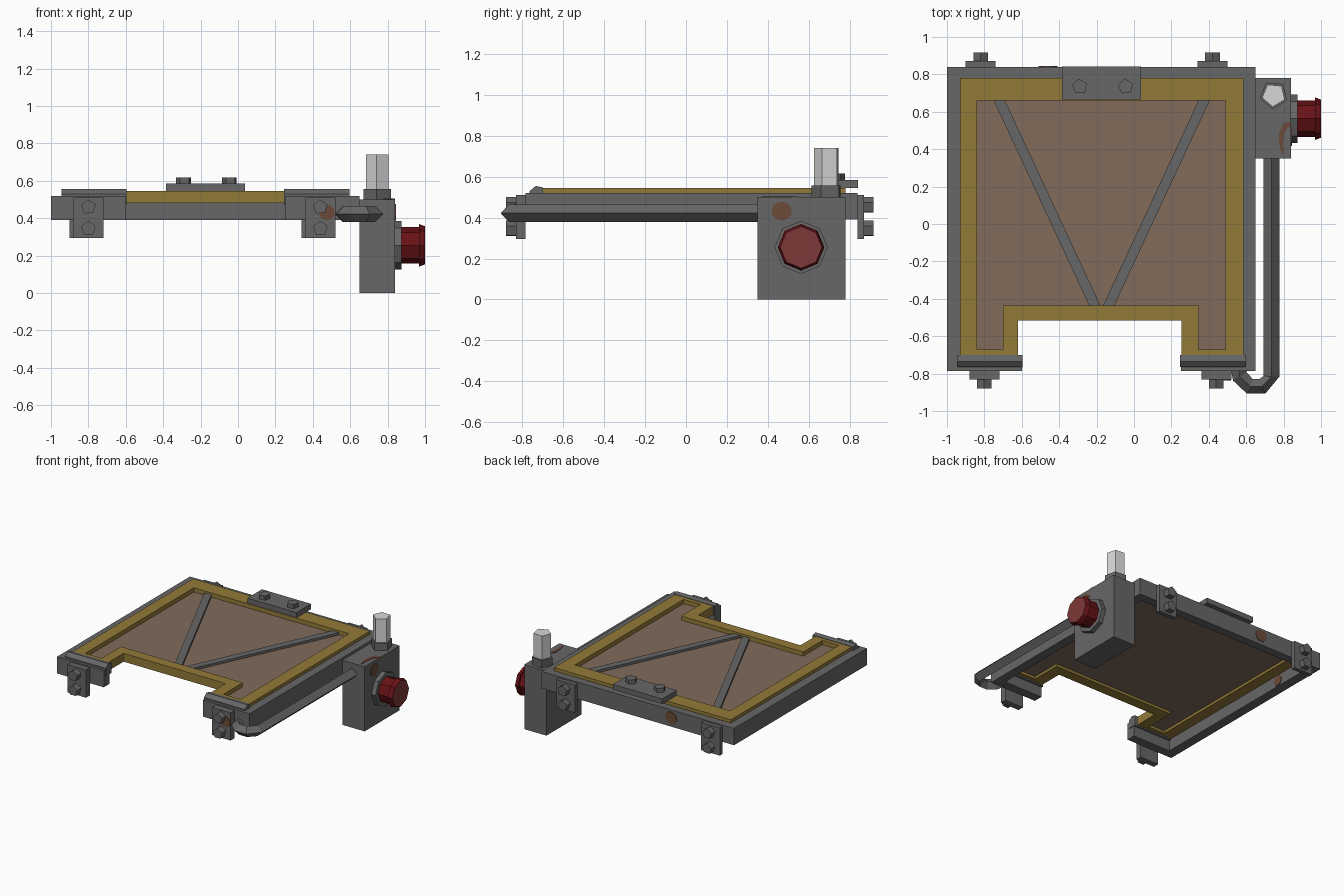
import bpy, bmesh, math

if "Cube" in bpy.data.objects:
    bpy.data.objects.remove(bpy.data.objects["Cube"])


def material(name, r, g, b):
    m = bpy.data.materials.new(name)
    m.diffuse_color = (r, g, b, 1)
    m.use_nodes = True
    m.node_tree.nodes["Principled BSDF"].inputs["Base Color"].default_value = m.diffuse_color
    return m


GREY = material("steel_grey", 0.135, 0.135, 0.14)
GOLD = material("dull_gold", 0.29, 0.195, 0.04)
BROWN = material("panel_brown", 0.22, 0.145, 0.105)
RED = material("dark_red", 0.14, 0.006, 0.008)
PALE_RED = material("faded_red", 0.21, 0.04, 0.04)
WHITE = material("lamp_white", 0.68, 0.68, 0.68)
RUST = material("rust", 0.15, 0.07, 0.04)


def place(axis, u, v, w):
    return {'x': (w, u, v), 'y': (u, w, v), 'z': (u, v, w)}[axis]


def finish(name, bm, *mats):
    bmesh.ops.recalc_face_normals(bm, faces=bm.faces)
    me = bpy.data.meshes.new(name)
    bm.to_mesh(me)
    bm.free()
    for m in mats:
        me.materials.append(m)
    ob = bpy.data.objects.new(name, me)
    bpy.context.collection.objects.link(ob)
    return ob


def prism(name, mat, axis, pts, w0, w1):
    """Extrude a 2D outline along an axis."""
    bm = bmesh.new()
    a = [bm.verts.new(place(axis, u, v, w0)) for u, v in pts]
    b = [bm.verts.new(place(axis, u, v, w1)) for u, v in pts]
    bm.faces.new(a)
    bm.faces.new(b)
    for i in range(len(a)):
        j = (i + 1) % len(a)
        bm.faces.new((a[i], a[j], b[j], b[i]))
    return finish(name, bm, mat)


def box(name, mat, x0, x1, y0, y1, z0, z1):
    return prism(name, mat, 'z', [(x0, y0), (x1, y0), (x1, y1), (x0, y1)], z0, z1)


def ngon(u, v, r, n, start=0.0, s=1.0):
    return [(u + r * math.cos(math.radians(start) + 2 * math.pi * i / n),
             v + s * r * math.sin(math.radians(start) + 2 * math.pi * i / n)) for i in range(n)]


# Outer frame, open at the front
prism("outer_frame", GREY, 'z',
      [(-.6, -.785), (-1, -.785), (-1, .84), (.65, .84), (.65, -.785), (.25, -.785),
       (.25, -.715), (.58, -.715), (.58, .775), (-.925, .775), (-.925, -.715), (-.6, -.715)], .39, .52)

# Gold rim with front notch: matching outer and inner loops
outer = [(-.93, .78), (-.93, -.725), (-.62, -.725), (-.62, -.515),
         (.255, -.515), (.255, -.725), (.585, -.725), (.585, .78)]
inner = [(-.84, .66), (-.84, -.67), (-.70, -.67), (-.70, -.435),
         (.345, -.435), (.345, -.67), (.49, -.67), (.49, .66)]
bm = bmesh.new()
loops = [[bm.verts.new((x, y, z)) for x, y in pts]
         for pts, z in ((outer, .48), (outer, .545), (inner, .545), (inner, .48))]
for k in range(4):
    p, q = loops[k], loops[(k + 1) % 4]
    for i in range(8):
        j = (i + 1) % 8
        bm.faces.new((p[i], p[j], q[j], q[i]))
finish("gold_rim", bm, GOLD)

# Panel inside the rim and its V braces
prism("panel", BROWN, 'z', inner, .50, .512)
for name, t0, t1, b0, b1 in (("left_brace", -.75, -.69, -.24, -.18),
                             ("right_brace", .345, .405, -.165, -.105)):
    prism(name, GREY, 'z', [(t0, .66), (b0, -.435), (b1, -.435), (t1, .66)], .51, .53)

# Ridged clips over the front ends of the rim
clip = [(-.765, .47), (-.765, .53), (-.735, .555), (-.70, .548), (-.70, .47)]
prism("left_clip", GREY, 'x', clip, -.945, -.595)
prism("right_clip", GREY, 'x', clip, .245, .595)

# Hanging brackets with two bolts each
for name, cx, y0, y1, y2 in (("front_left", -.80, -.785, -.832, -.88),
                             ("front_right", .44, -.785, -.832, -.88),
                             ("back_left", -.82, .84, .872, .917),
                             ("back_right", .42, .84, .872, .917)):
    box(name + "_bracket", GREY, cx - .08, cx + .08, min(y0, y1), max(y0, y1), .295, .51)
    for k, z in enumerate((.345, .46)):
        prism(f"{name}_bolt_{k + 1}", GREY, 'y', ngon(cx, z, .041, 5, 20), y1, y2)

# Plate bolted on the back rail
box("back_plate", GREY, -.385, .037, .665, .842, .545, .585)
for k, x in enumerate((-.29, -.045)):
    prism(f"plate_bolt_{k + 1}", GREY, 'z', ngon(x, .735, .042, 5, 25), .585, .617)

# Control box with lamp
box("control_box", GREY, .65, .84, .35, .78, 0, .50)
prism("lamp_collar", GREY, 'z', ngon(.747, .69, .077, 5, 49), .50, .557)
prism("lamp", WHITE, 'z', ngon(.747, .69, .064, 5, 49), .557, .74)

# Red knob: octagonal lathe along x with a paler end face
KY, KZ = .563, .255
prism("knob_flange", GREY, 'x', ngon(KY, KZ, .13, 8, 90), .84, .875)
bm = bmesh.new()
rings = [[bm.verts.new((x, u, v)) for u, v in ngon(KY, KZ, r, 8, 90)]
         for x, r in ((.87, .098), (.967, .098), (.967, .114), (1.0, .102))]
for p, q in zip(rings, rings[1:]):
    for i in range(8):
        j = (i + 1) % 8
        bm.faces.new((p[i], p[j], q[j], q[i]))
bm.faces.new(rings[0])
bm.faces.new(rings[-1]).material_index = 1
finish("knob", bm, RED, PALE_RED)

# Diamond-section pipe hooking from the box to the front right corner
path = [(.735, .36), (.735, -.815), (.685, -.868), (.62, -.868), (.565, -.815), (.56, -.77)]
bm = bmesh.new()
rings = []
for i, (x, y) in enumerate(path):
    ax, ay = path[max(i - 1, 0)]
    bx, by = path[min(i + 1, len(path) - 1)]
    d = math.hypot(bx - ax, by - ay)
    nx, ny, r = -(by - ay) / d, (bx - ax) / d, .042
    rings.append([bm.verts.new(c) for c in ((x + nx * r, y + ny * r, .422), (x, y, .422 + r),
                                            (x - nx * r, y - ny * r, .422), (x, y, .422 - r))])
for p, q in zip(rings, rings[1:]):
    for i in range(4):
        j = (i + 1) % 4
        bm.faces.new((p[i], p[j], q[j], q[i]))
bm.faces.new(rings[0])
bm.faces.new(rings[-1])
finish("pipe", bm, GREY)

# Rust patches as thin plates
prism("box_side_rust", RUST, 'x', ngon(.468, .432, .05, 14, 0, .9), .838, .844)
prism("back_rail_rust", RUST, 'y', ngon(-.46, .46, .05, 12, 0, .9), .838, .844)
prism("left_rail_rust", RUST, 'x', ngon(-.46, .455, .045, 12), -1.0, -.997)
prism("inner_rail_rust", RUST, 'x', ngon(.47, .435, .04, 12), -.927, -.921)
prism("bracket_rust", RUST, 'y', ngon(.475, .43, .043, 12, 0, .95), -.836, -.83)
arc = [(.84, .545), (.80, .54), (.775, .49), (.775, .43), (.79, .375),
       (.80, .375), (.797, .43), (.803, .48), (.82, .515), (.84, .52)]
prism("box_top_rust", RUST, 'z', arc, .498, .504)
